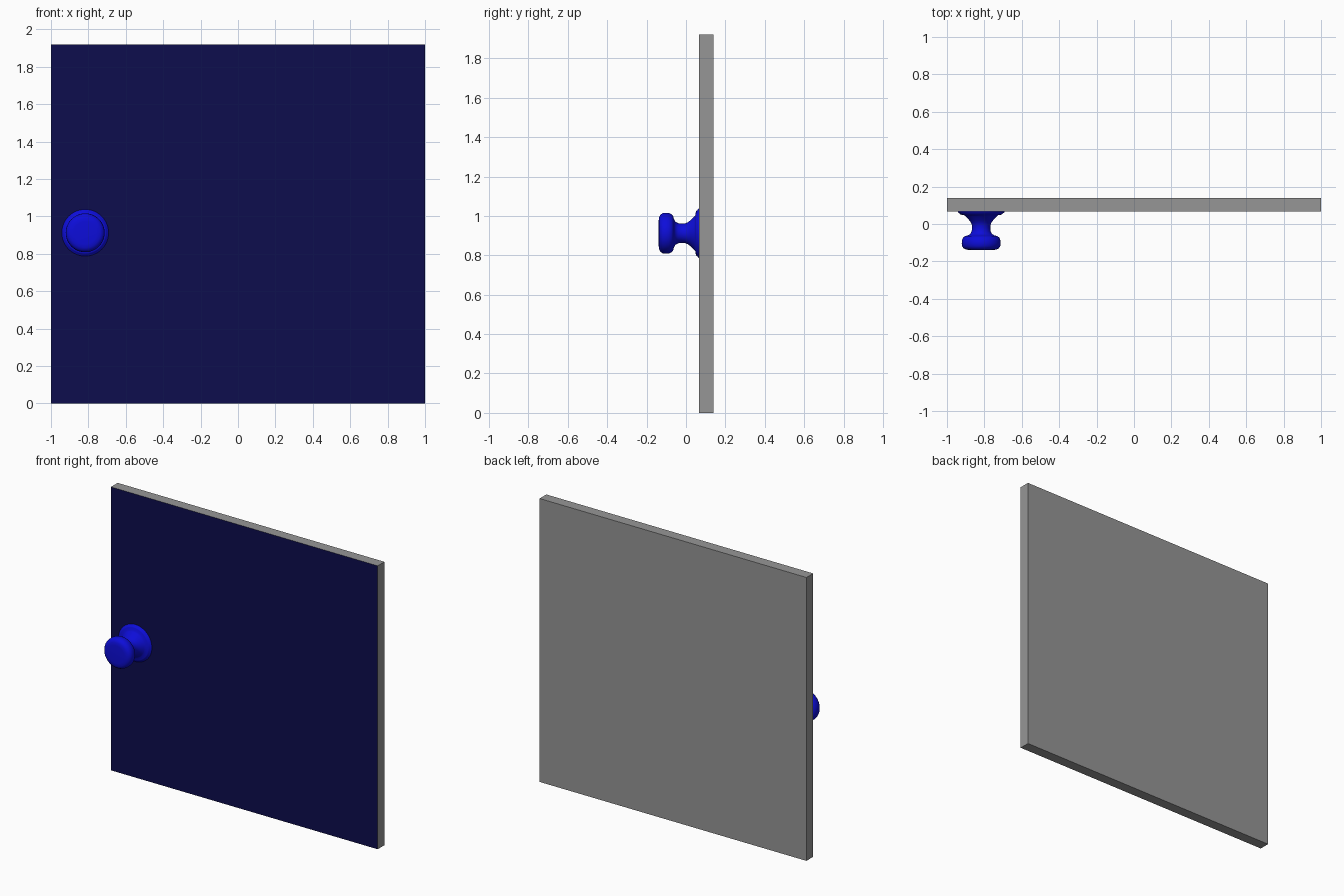
import bpy, bmesh, math

if "Cube" in bpy.data.objects:
    bpy.data.objects.remove(bpy.data.objects["Cube"])

def material(name, color):
    m = bpy.data.materials.new(name)
    m.diffuse_color = color
    m.use_nodes = True
    m.node_tree.nodes["Principled BSDF"].inputs["Base Color"].default_value = m.diffuse_color
    return m

def make_object(name, bm, mats):
    mesh = bpy.data.meshes.new(name)
    bm.to_mesh(mesh)
    bm.free()
    for m in mats:
        mesh.materials.append(m)
    obj = bpy.data.objects.new(name, mesh)
    bpy.context.collection.objects.link(obj)
    return obj

grey = material("grey_panel", (0.305, 0.305, 0.305, 1))
navy = material("navy_front", (0.004, 0.004, 0.075, 1))
blue = material("blue_knob", (0.004, 0.004, 0.7, 1))

# Door panel: grey slab with a navy front face
W, Y0, Y1, H = 2.0, 0.067, 0.139, 1.92
bm = bmesh.new()
bmesh.ops.create_cube(bm, size=1)
bmesh.ops.scale(bm, vec=(W, Y1 - Y0, H), verts=bm.verts)
bmesh.ops.translate(bm, vec=(0, (Y0 + Y1) / 2, H / 2), verts=bm.verts)
bm.normal_update()
for f in bm.faces:
    f.material_index = 1 if f.normal.y < -0.5 else 0
make_object("door_panel", bm, [grey, navy])

# Knob: (radius, y) profile revolved around the y axis
profile = [(0, -0.139), (0.06, -0.139), (0.08, -0.137), (0.094, -0.130), (0.102, -0.118),
           (0.104, -0.103), (0.103, -0.087), (0.097, -0.073), (0.087, -0.065),
           (0.071, -0.061), (0.058, -0.053), (0.051, -0.040), (0.049, -0.022),
           (0.050, -0.005), (0.055, 0.008), (0.064, 0.020), (0.075, 0.032),
           (0.084, 0.041), (0.091, 0.047), (0.108, 0.050), (0.114, 0.053),
           (0.116, 0.057), (0.122, 0.060), (0.125, 0.064), (0.125, 0.068)]
CX, CZ = -0.817, 0.912
bm = bmesh.new()
vs = [bm.verts.new((CX + r, y, CZ)) for r, y in profile]
edges = [bm.edges.new(pair) for pair in zip(vs, vs[1:])]
bmesh.ops.spin(bm, geom=vs + edges, cent=(CX, 0, CZ), axis=(0, 1, 0),
               angle=math.tau, steps=48)
bmesh.ops.remove_doubles(bm, verts=bm.verts, dist=1e-4)
bmesh.ops.holes_fill(bm, edges=[e for e in bm.edges if e.is_boundary], sides=0)
bmesh.ops.recalc_face_normals(bm, faces=bm.faces)
knob = make_object("door_knob", bm, [blue])
bpy.context.view_layer.objects.active = knob
knob.select_set(True)
bpy.ops.object.shade_smooth_by_angle(angle=math.radians(40))
